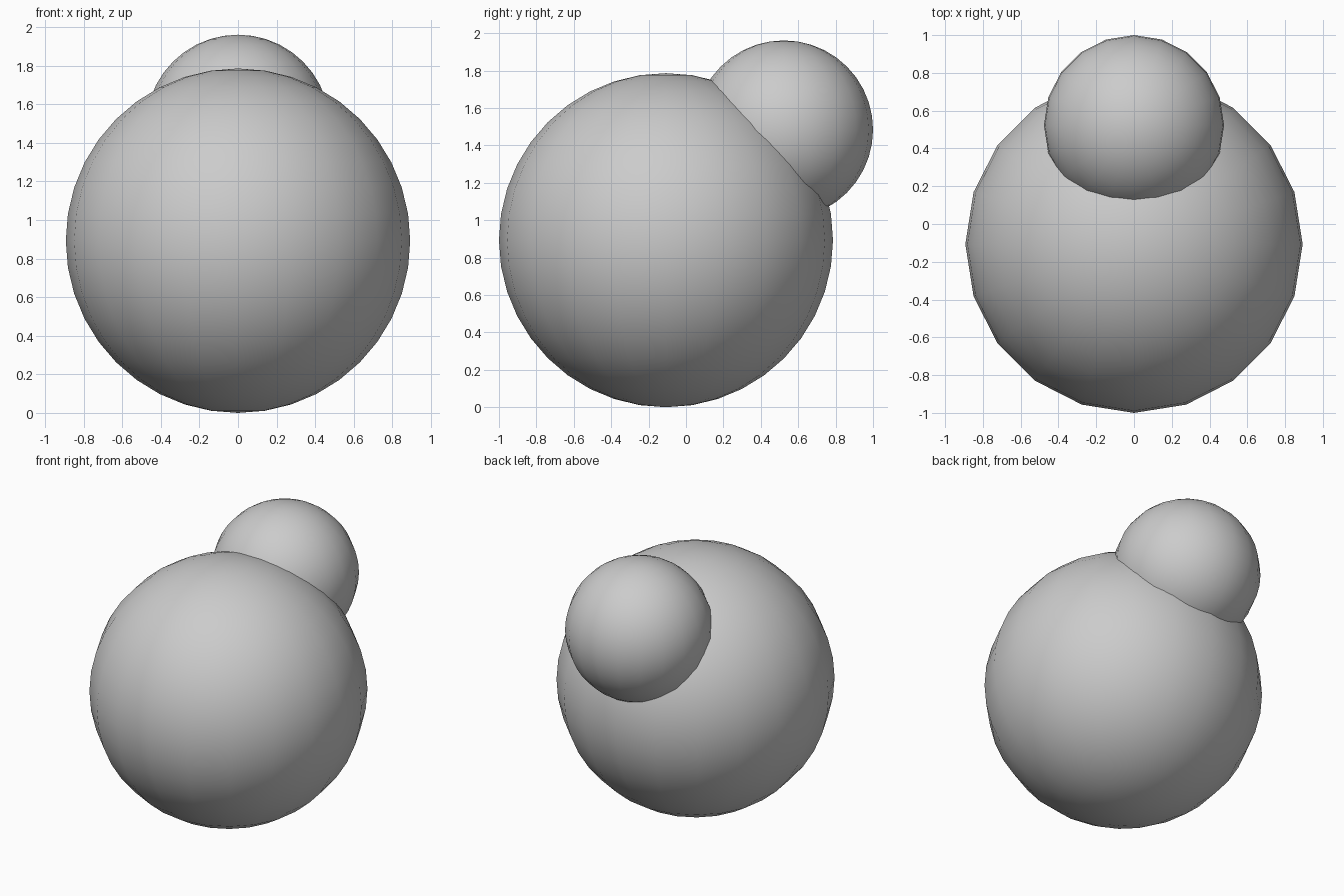
import bpy

if "Cube" in bpy.data.objects:
    bpy.data.objects.remove(bpy.data.objects["Cube"])


def ball(name, radius, centre):
    bpy.ops.mesh.primitive_uv_sphere_add(
        segments=20, ring_count=20, radius=radius, location=centre)
    obj = bpy.context.object
    obj.name = name
    bpy.ops.object.shade_smooth()
    return obj


# Large round body resting on the ground
ball("large_ball", 0.893, (0, -0.107, 0.893))

# Smaller ball sunk into the upper back
ball("small_ball", 0.477, (0, 0.523, 1.484))
